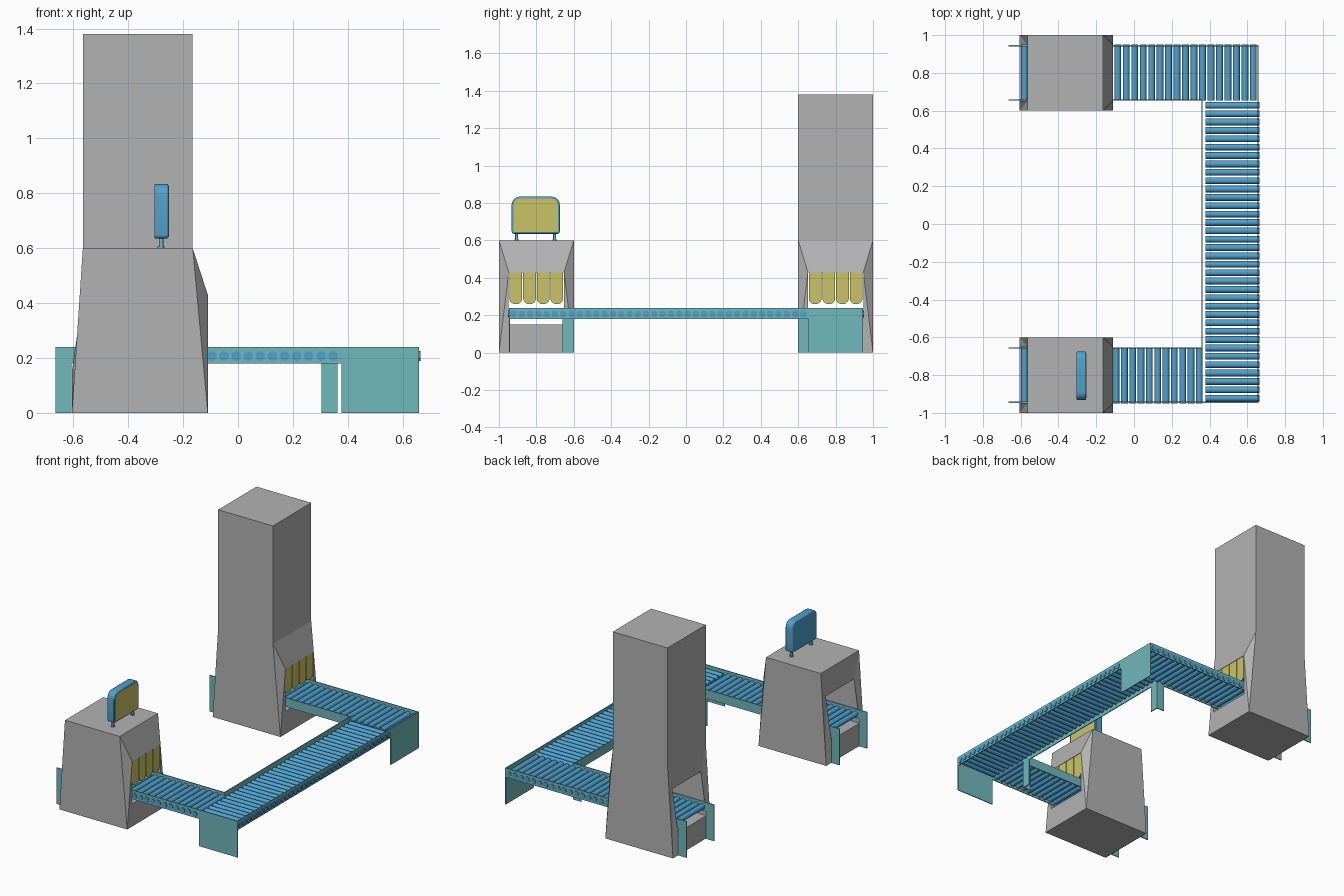
import bpy, bmesh, math
from mathutils import Matrix, Vector

if "Cube" in bpy.data.objects:
    bpy.data.objects.remove(bpy.data.objects["Cube"])


def material(name, rgb):
    m = bpy.data.materials.new(name)
    m.diffuse_color = (*rgb, 1)
    m.use_nodes = True
    m.node_tree.nodes["Principled BSDF"].inputs["Base Color"].default_value = m.diffuse_color
    return m


GREY = material("grey_casing", (0.45, 0.45, 0.45))
TEAL = material("teal_frame", (0.16, 0.48, 0.50))
BLUE = material("blue_metal", (0.08, 0.36, 0.62))
YELLOW = material("yellow_panel", (0.59, 0.55, 0.13))


def finish(name, bm, mat, smooth=False):
    bmesh.ops.recalc_face_normals(bm, faces=bm.faces[:])
    me = bpy.data.meshes.new(name)
    bm.to_mesh(me)
    bm.free()
    me.materials.append(mat)
    ob = bpy.data.objects.new(name, me)
    bpy.context.collection.objects.link(ob)
    if smooth:
        bpy.context.view_layer.objects.active = ob
        ob.select_set(True)
        bpy.ops.object.shade_smooth_by_angle(angle=math.radians(40))
        ob.select_set(False)
    return ob


def box(name, x0, x1, y0, y1, z0, z1, mat):
    bm = bmesh.new()
    centre = Vector((x0 + x1, y0 + y1, z0 + z1)) / 2
    size = (x1 - x0, y1 - y0, z1 - z0, 1)
    bmesh.ops.create_cube(bm, size=1, matrix=Matrix.Translation(centre) @ Matrix.Diagonal(size))
    return finish(name, bm, mat)


def rounded_plate(name, x0, x1, y0, y1, z0, z1, r_top, r_bottom, mat, smooth=False):
    """Rounded rectangle in the yz plane, extruded along x."""
    corners = [(y1 - r_top, z1 - r_top, r_top, 0), (y0 + r_top, z1 - r_top, r_top, 90),
               (y0 + r_bottom, z0 + r_bottom, r_bottom, 180), (y1 - r_bottom, z0 + r_bottom, r_bottom, 270)]
    bm = bmesh.new()
    ring = []
    for cy, cz, r, start in corners:
        for i in range(6 if r > 0 else 1):
            a = math.radians(start + 18 * i)
            ring.append(bm.verts.new((x0, cy + r * math.cos(a), cz + r * math.sin(a))))
    face = bm.faces.new(ring)
    ext = bmesh.ops.extrude_face_region(bm, geom=[face], use_keep_orig=True)
    bmesh.ops.translate(bm, vec=(x1 - x0, 0, 0),
                        verts=[g for g in ext["geom"] if isinstance(g, bmesh.types.BMVert)])
    return finish(name, bm, mat, smooth)


def scanner_body(name, yc, top):
    """Tapered casing with a tunnel running through it along x."""
    w, t = 0.2, 0.148
    points = {"a": (-0.605, w, 0), "b": (-0.11, w, 0), "c": (-0.165, w, 0.6), "d": (-0.565, w, 0.6),
              "r0": (-0.11, t, 0), "r1": (-0.11, t, 0.15), "r2": (-0.11, t, 0.43),
              "l0": (-0.605, t, 0), "l1": (-0.605, t, 0.15), "l2": (-0.565, t, 0.43)}
    if top > 0.6:
        points["e"], points["f"] = (-0.165, w, top), (-0.565, w, top)
    bm = bmesh.new()
    v = {(k, s): bm.verts.new((x, yc + s * y, z)) for k, (x, y, z) in points.items() for s in (-1, 1)}
    # outer wall, jambs and tunnel wall on each side
    sides = ["a b c d", "c b r2", "b r0 r1 r2", "d a l2", "a l0 l1 l2", "l1 r1 r2 l2"]
    # pieces bridging both sides: lintels, ceiling, floor, sills, base
    bridges = ["c r2", "d l2", "r2 l2", "r1 l1", "r0 r1", "l0 l1"]
    if top > 0.6:
        sides.append("d c e f")
        bridges += ["c e", "d f", "e f"]
    else:
        bridges.append("c d")
    for s in (-1, 1):
        for f in sides:
            bm.faces.new([v[k, s] for k in f.split()])
    for f in bridges:
        p, q = f.split()
        bm.faces.new([v[p, -1], v[q, -1], v[q, 1], v[p, 1]])
    bm.faces.new([v[k] for k in (("a", -1), ("b", -1), ("r0", -1), ("r0", 1),
                                 ("b", 1), ("a", 1), ("l0", 1), ("l0", -1))])
    return finish(name, bm, GREY)


def rollers(name, axis, first, last, count, lo, hi):
    """Row of rollers lying along the given axis, spaced along the other."""
    bm = bmesh.new()
    turn = Matrix.Rotation(math.pi / 2, 4, "Y" if axis == "x" else "X")
    for i in range(count):
        p = first + (last - first) * i / (count - 1)
        mid = (lo + hi) / 2
        pos = (mid, p, 0.207) if axis == "x" else (p, mid, 0.207)
        bmesh.ops.create_cone(bm, cap_ends=True, segments=12, radius1=0.0178, radius2=0.0178,
                              depth=hi - lo, matrix=Matrix.Translation(pos) @ turn)
    return finish(name, bm, BLUE, True)


# casings
scanner_body("short_scanner_body", -0.8, 0.6)
scanner_body("tall_scanner_body", 0.8, 1.38)

T = 0.003  # half thickness of the sheet metal
IN_X, OUT_X, IN_Y, OUT_Y = 0.36, 0.656, 0.656, 0.944
for s, side in ((-1, "front"), (1, "back")):
    # curtain flaps in the tunnel mouth
    for i in range(4):
        y = s * 0.8 - 0.1095 + 0.073 * i
        rounded_plate(f"{side}_curtain_flap_{i + 1}", -0.119, -0.113, y - 0.034, y + 0.034,
                      0.26, 0.43, 0, 0.03, YELLOW)
    # rails and legs of the short runs
    for y, end, tag in ((s * OUT_Y, OUT_X, "outer"), (s * IN_Y, IN_X, "inner")):
        box(f"{side}_{tag}_rail", -0.665, end + T, y - T, y + T, 0.18, 0.24, TEAL)
        box(f"{side}_{tag}_end_leg", -0.665, -0.606, y - T, y + T, 0, 0.18, TEAL)
    # angled leg at the inner corner
    y = s * IN_Y
    box(f"{side}_corner_leg_a", 0.305, IN_X + T, y - T, y + T, 0, 0.18, TEAL)
    y0, y1 = sorted((s * 0.598, s * IN_Y))
    box(f"{side}_corner_leg_b", IN_X - T, IN_X + T, y0, y1, 0, 0.18, TEAL)

# long run rails and the wide support plates on the outer corners
box("long_inner_rail", IN_X - T, IN_X + T, -IN_Y, IN_Y, 0.18, 0.24, TEAL)
box("long_outer_rail", OUT_X - T, OUT_X + T, -OUT_Y, OUT_Y, 0.18, 0.24, TEAL)
box("front_support_plate", 0.377, OUT_X + T, -OUT_Y - T, -OUT_Y + T, 0, 0.18, TEAL)
box("back_support_plate", OUT_X - T, OUT_X + T, IN_Y, OUT_Y + T, 0, 0.18, TEAL)

# rollers
rollers("front_rollers", "y", -0.58, 0.346, 22, -0.951, -0.655)
rollers("back_rollers", "y", -0.58, 0.632, 28, 0.655, 0.951)
rollers("long_rollers", "x", -0.922, 0.628, 36, 0.378, 0.664)

# monitor on top of the short scanner
shell = rounded_plate("monitor_shell", -0.305, -0.253, -0.932, -0.675, 0.635, 0.834, 0.042, 0.014, BLUE, True)
bevel = shell.modifiers.new("edge", "BEVEL")
bevel.width, bevel.segments = 0.006, 2
rounded_plate("monitor_screen", -0.255, -0.251, -0.922, -0.685, 0.645, 0.824, 0.034, 0.008, YELLOW)
for y, tag in ((-0.905, "left"), (-0.702, "right")):
    for part, r, z0, z1 in (("post", 0.008, 0.6, 0.64), ("foot", 0.013, 0.6, 0.606)):
        bm = bmesh.new()
        bmesh.ops.create_cone(bm, cap_ends=True, segments=12, radius1=r, radius2=r, depth=z1 - z0,
                              matrix=Matrix.Translation((-0.28, y, (z0 + z1) / 2)))
        finish(f"monitor_{tag}_{part}", bm, TEAL, True)
